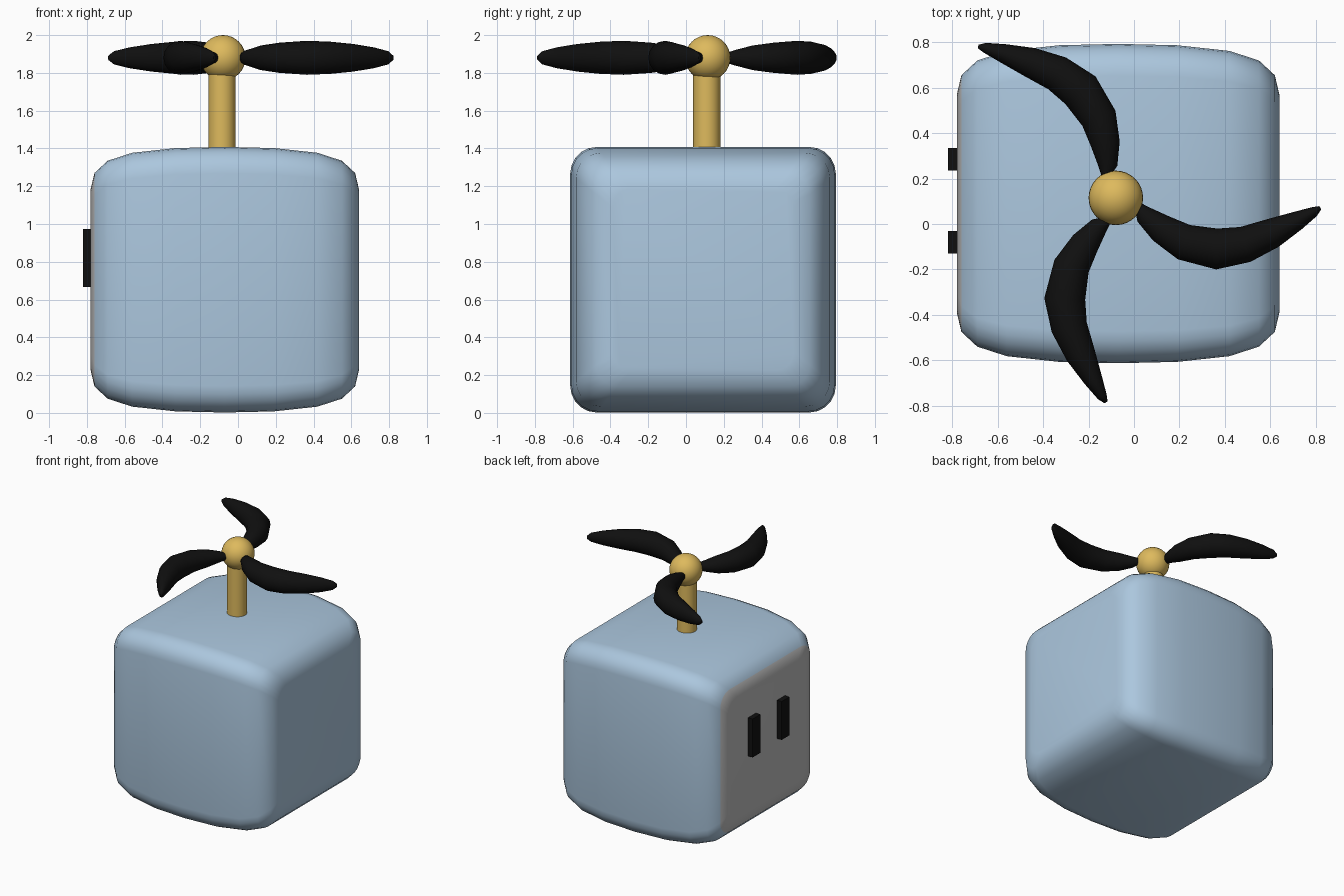
import bpy, bmesh, math

if "Cube" in bpy.data.objects:
    bpy.data.objects.remove(bpy.data.objects["Cube"])

HUB = (-0.08, 0.115, 1.88)


def material(name, rgb):
    m = bpy.data.materials.new(name)
    m.diffuse_color = (*rgb, 1)
    m.use_nodes = True
    m.node_tree.nodes["Principled BSDF"].inputs["Base Color"].default_value = m.diffuse_color
    return m


BLUE = material("pale_blue", (0.41, 0.57, 0.73))
GOLD = material("gold", (0.73, 0.49, 0.11))
BLACK = material("black", (0.005, 0.005, 0.005))
GREY = material("grey", (0.5, 0.5, 0.5))


def finish(obj, name, mat, angle=None):
    obj.name = name
    obj.data.materials.append(mat)
    if angle:
        bpy.ops.object.select_all(action='DESELECT')
        obj.select_set(True)
        bpy.context.view_layer.objects.active = obj
        bpy.ops.object.shade_smooth_by_angle(angle=math.radians(angle))
    return obj


def loft(name, rings, mat, angle):
    """Skin a list of equal-length point rings and cap both ends."""
    bm = bmesh.new()
    vs = [[bm.verts.new(p) for p in ring] for ring in rings]
    n = len(vs[0])
    for a, b in zip(vs, vs[1:]):
        for i in range(n):
            j = (i + 1) % n
            bm.faces.new((a[i], a[j], b[j], b[i]))
    bm.faces.new(vs[0])
    bm.faces.new(vs[-1])
    bmesh.ops.recalc_face_normals(bm, faces=bm.faces)
    me = bpy.data.meshes.new(name)
    bm.to_mesh(me)
    bm.free()
    obj = bpy.data.objects.new(name, me)
    bpy.context.collection.objects.link(obj)
    return finish(obj, name, mat, angle)


# Body: rounded square section swept along x, bulging towards the middle
def rounded_square(x, half, corner=0.2, steps=5):
    pts = []
    for q in range(4):
        mid = math.pi / 4 + q * math.pi / 2
        cy = math.copysign(1 - corner, math.cos(mid))
        cz = math.copysign(1 - corner, math.sin(mid))
        for s in range(steps + 1):
            t = q * math.pi / 2 + s / steps * math.pi / 2
            pts.append((x - 0.07, 0.09 + half * (cy + corner * math.cos(t)),
                        0.705 + half * (cz + corner * math.sin(t))))
    return pts


half_profile = [(0.71, 0.48), (0.69, 0.565), (0.62, 0.63), (0.49, 0.672), (0.26, 0.697)]
profile = ([(-x, h) for x, h in half_profile] + [(0, 0.703)]
           + half_profile[::-1])
body = loft("body", [rounded_square(x, h) for x, h in profile], BLUE, 50)

# Grey face panel on the left end
body.data.materials.append(GREY)
for p in body.data.polygons:
    if p.normal.x < -0.9:
        p.material_index = 1

# Two upright slots on the face
for side, y in (("back", 0.285), ("front", -0.08)):
    bpy.ops.mesh.primitive_cube_add(size=1, location=(-0.79, y, 0.82))
    slot = bpy.context.object
    slot.scale = (0.06, 0.098, 0.305)
    finish(slot, side + "_eye_slot", BLACK)

# Propeller shaft and hub
bpy.ops.mesh.primitive_cylinder_add(vertices=32, radius=0.072, depth=0.46,
                                    location=(-0.085, 0.11, 1.6))
finish(bpy.context.object, "shaft", GOLD, 40)
bpy.ops.mesh.primitive_uv_sphere_add(segments=32, ring_count=16, radius=0.12,
                                     location=HUB)
finish(bpy.context.object, "hub", GOLD, 40)

# Blade path: x, y, half width, half height
path = [(0.02, 0.078, 0.02, 0.025), (0.045, 0.04, 0.042, 0.04), (0.12, -0.02, 0.064, 0.065),
        (0.22, -0.08, 0.08, 0.08), (0.365, -0.11, 0.09, 0.09), (0.49, -0.09, 0.08, 0.085),
        (0.61, -0.04, 0.066, 0.073), (0.72, 0.015, 0.042, 0.055),
        (0.795, 0.055, 0.022, 0.035), (0.82, 0.072, 0.008, 0.012)]


def blade(name, turn):
    c, s = math.cos(math.radians(turn)), math.sin(math.radians(turn))
    rings = []
    for i, (x, y, w, h) in enumerate(path):
        a, b = path[max(i - 1, 0)], path[min(i + 1, len(path) - 1)]
        d = math.hypot(b[0] - a[0], b[1] - a[1])
        nx, ny = -(b[1] - a[1]) / d, (b[0] - a[0]) / d
        ring = []
        for k in range(16):
            t = k / 16 * 2 * math.pi
            px = x + nx * w * math.cos(t) - HUB[0]
            py = y + ny * w * math.cos(t) - HUB[1]
            ring.append((HUB[0] + c * px - s * py, HUB[1] + s * px + c * py,
                         HUB[2] + h * math.sin(t)))
        rings.append(ring)
    loft(name, rings, BLACK, 60)


# Three blades around the hub
for label, turn in (("right", 0), ("front", -90), ("back_left", 135)):
    blade(label + "_blade", turn)
